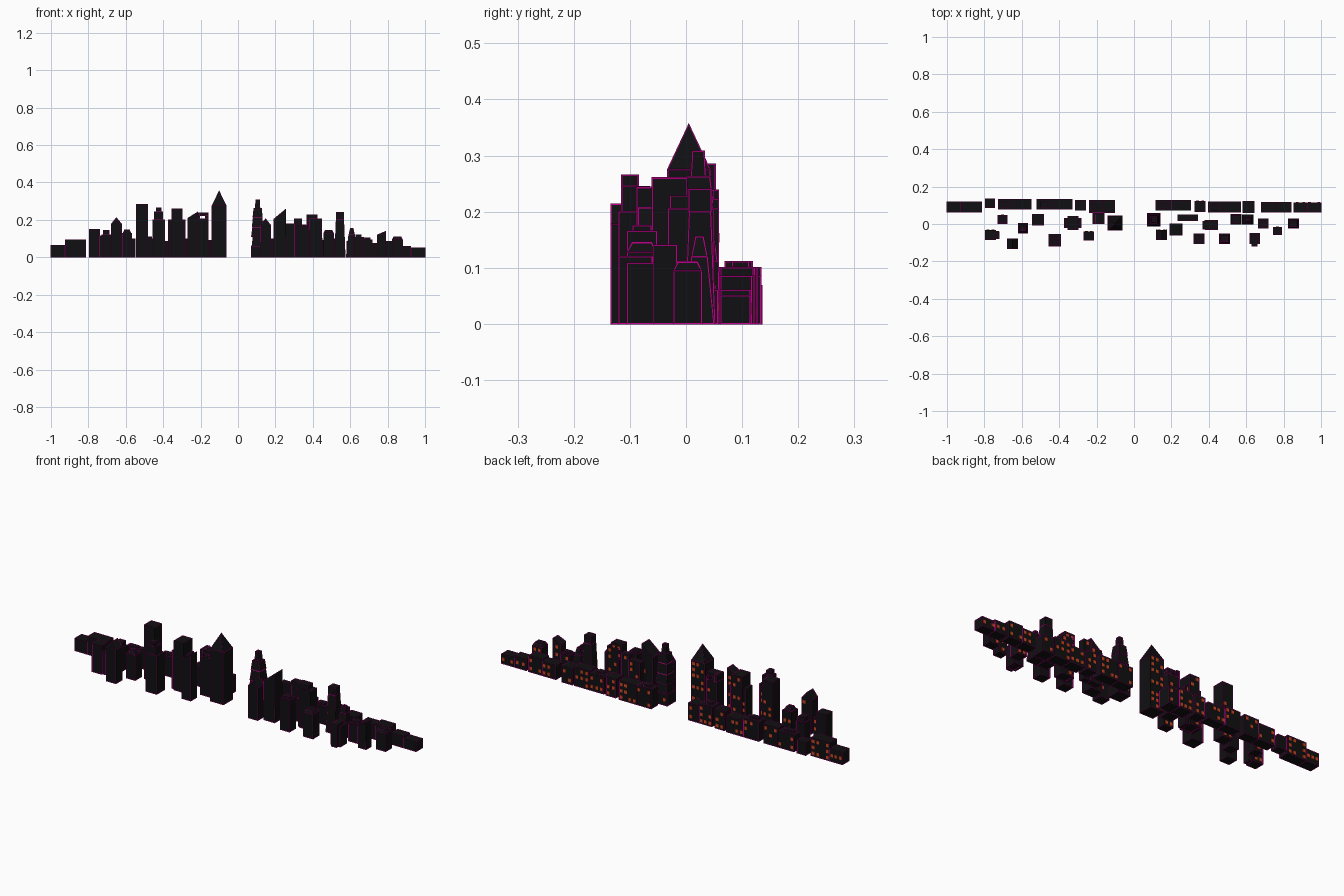
import bpy, bmesh, random
random.seed(4)

def material(name, c):
    m = bpy.data.materials.new(name)
    m.diffuse_color = (*c, 1)
    return m

BLACK = material("black", (0.005, 0.005, 0.006))
NEON = material("magenta", (0.5, 0.0, 0.25))
GLOW = material("orange", (0.6, 0.06, 0.015))

def solid(bm, x0, x1, y0, y1, z0, z1, sx=0, sy=0, taper=1.0, gable=0):
    """Block with optional sloped roof (sx, sy = rise to +x, +y), taper or gable (ridge along y)."""
    cx, cy, hx, hy = (x0 + x1) / 2, (y0 + y1) / 2, (x1 - x0) / 2, (y1 - y0) / 2
    q = [(-1, -1), (1, -1), (1, 1), (-1, 1)]
    b = [bm.verts.new((cx + hx * i, cy + hy * j, z0)) for i, j in q]
    bm.faces.new(b[::-1])
    if taper == 0:
        a = bm.verts.new((cx, cy, z1))
        for k in range(4):
            bm.faces.new((b[k], b[(k + 1) % 4], a))
        return
    t = [bm.verts.new((cx + hx * i * taper, cy + hy * j * taper,
                       z1 + max(0, i * sx) * 1.0 + max(0, j * sy))) for i, j in q]
    if gable:
        f, r = (bm.verts.new((cx, y, z1 + gable)) for y in (y0, y1))
        bm.faces.new((b[0], b[1], t[1], f, t[0]))
        bm.faces.new((b[2], b[3], t[3], r, t[2]))
        bm.faces.new((b[1], b[2], t[2], t[1]))
        bm.faces.new((b[3], b[0], t[0], t[3]))
        bm.faces.new((t[0], f, r, t[3]))
        bm.faces.new((f, t[1], t[2], r))
        return
    for k in range(4):
        n = (k + 1) % 4
        bm.faces.new((b[k], b[n], t[n], t[k]))
    bm.faces.new(t)

def finish(bm, name, mats):
    me = bpy.data.meshes.new(name)
    bm.to_mesh(me)
    bm.free()
    for m in mats:
        me.materials.append(m)
    ob = bpy.data.objects.new(name, me)
    bpy.context.collection.objects.link(ob)
    return ob

def windows(bm, x0, x1, y, z0, z1, chance):
    """Lit panes on the +y wall."""
    w, h = 0.015, 0.017
    nx, nz = max(1, int((x1 - x0 - 0.008) / 0.021)), int((z1 - z0 - 0.01) / 0.028)
    for i in range(nx):
        for k in range(nz):
            if random.random() < chance:
                cx = x0 + (x1 - x0) * (i + 0.5) / nx
                cz = z0 + (z1 - z0) * (k + 0.5) / nz
                solid(bm, cx - w / 2, cx + w / 2, y - 0.001, y + 0.0015, cz - h / 2, cz + h / 2)

glass = bmesh.new()

def building(name, *parts, chance=0.5):
    """Each part: x0, x1, y0, y1, z0, z1, {roof options}."""
    bm = bmesh.new()
    for p in parts:
        o = p[6] if len(p) > 6 else {}
        solid(bm, *p[:6], **o)
        if o.get("taper", 1) == 1 and p[5] - p[4] > 0.035:
            windows(glass, p[0], p[1], p[3], p[4], p[5], chance)
    ob = finish(bm, name, [BLACK, NEON])
    # magenta edge trim
    w = ob.modifiers.new("trim", "WIREFRAME")
    w.thickness = 0.004
    w.offset = 0
    w.use_replace = False
    w.use_even_offset = False
    w.material_offset = 1

# low back row: x0, x1, y0, y1, height
ROW = [(-1, -.925, .062, .12, .065), (-.925, -.815, .062, .12, .095), (-.795, -.745, .088, .135, .068),
       (-.725, -.63, .08, .133, .085), (-.63, -.548, .08, .133, .1), (-.52, -.43, .08, .133, .1),
       (-.43, -.33, .08, .133, .085), (-.315, -.258, .072, .128, .1), (-.24, -.165, .06, .126, .1),
       (-.165, -.102, .06, .126, .09), (.115, .2, .072, .127, .1), (.2, .303, .072, .127, .1),
       (.325, .382, .065, .123, .1), (.397, .48, .062, .12, .09), (.48, .57, .062, .12, .1),
       (.58, .643, .06, .122, .085), (.68, .76, .062, .117, .075), (.76, .84, .062, .117, .085),
       (.855, .925, .062, .115, .06), (.925, 1, .062, .115, .05)]
for i, (a, b, c, d, h) in enumerate(ROW):
    building(f"row_block_{i:02d}", (a, b, c, d, 0, h), chance=0.45)
# rooftop boxes on some row blocks
for i in (3, 5, 8, 10, 13):
    a, b, c, d, h = ROW[i]
    building(f"roof_box_{i:02d}", (a + .02, b - .03, c + .01, d - .015, h, h + .011))

# left towers
building("tower_left_01", (-.795, -.74, -.085, -.032, 0, .15), (-.74, -.72, -.078, -.04, 0, .115))
building("tower_left_02", (-.728, -.678, 0, .048, 0, .12), (-.72, -.688, .006, .042, .12, .145))
building("gable_tower", (-.678, -.622, -.133, -.08, 0, .178, dict(gable=.035)))
building("tower_left_03", (-.62, -.567, -.05, .003, 0, .13), (-.615, -.572, -.045, -.002, .13, .148, dict(taper=.6)))
building("tall_slab", (-.544, -.483, -.008, .052, 0, .285))
building("stepped_tower", (-.457, -.392, -.12, -.055, 0, .2),
         (-.447, -.402, -.115, -.065, .2, .245), (-.436, -.411, -.115, -.085, .245, .265, dict(sy=-.0)))
building("twin_step_tower", (-.372, -.282, -.02, .03, 0, .2), (-.354, -.298, -.03, .042, 0, .26))
building("slant_tower_left", (-.268, -.215, -.088, -.04, 0, .21, dict(sx=.033)))
building("notched_tower", (-.222, -.158, 0, .058, 0, .205), (-.222, -.205, 0, .058, .205, .238),
         (-.205, -.158, 0, .05, .222, .238), (-.175, -.158, 0, .058, .205, .222))
building("spire_tower", (-.14, -.062, -.033, .043, 0, .275), (-.14, -.062, -.033, .043, .275, .356, dict(taper=0)))

# right towers
tiers = [(.035, 0, .06), (.031, .06, .11), (.034, .11, .16), (.03, .16, .215), (.026, .215, .262), (.013, .262, .308)]
building("tiered_tower", *[(.105 - r, .105 + r, .022 - r, .022 + r, a, b, dict(taper=.8) if a > .05 else {})
                           for r, a, b in tiers])
building("slant_tower_a", (.12, .175, -.085, -.032, 0, .172, dict(gable=.035)))
building("slant_tower_b", (.192, .257, -.06, .002, 0, .205, dict(sx=.055)))
building("thin_slab", (.235, .3, .018, .05, 0, .18), (.3, .34, .018, .05, 0, .205))
building("tower_right_01", (.32, .375, -.105, -.052, 0, .165), (.33, .365, -.095, -.062, .165, .175))
building("tower_right_02", (.37, .39, -.025, .012, 0, .18), (.382, .447, -.032, .02, 0, .205),
         (.368, .425, -.028, .016, .15, .228))
building("capped_tower", (.457, .512, -.105, -.052, 0, .128),
         (.457, .512, -.105, -.052, .128, .145, dict(taper=.65)))
building("tapered_tower", (.516, .574, -.002, .052, 0, .2, dict(taper=.72)), (.525, .565, .005, .045, .2, .24))
building("obelisk", (.578, .638, -.002, .05, 0, .12, dict(taper=.55)),
         (.592, .624, .01, .038, .12, .155, dict(taper=.5)))
building("tower_right_03", (.618, .672, -.105, -.05, 0, .108), (.63, .66, -.12, -.06, 0, .12))
building("tower_right_04", (.664, .718, -.024, .028, 0, .095), (.675, .707, -.012, .018, .095, .105))
building("slant_tower_c", (.745, .79, -.058, -.016, 0, .12, dict(sx=.02)))
building("tower_right_05", (.824, .88, -.022, .028, 0, .095),
         (.824, .88, -.022, .028, .095, .11, dict(taper=.7)))

finish(glass, "lit_windows", [GLOW])
